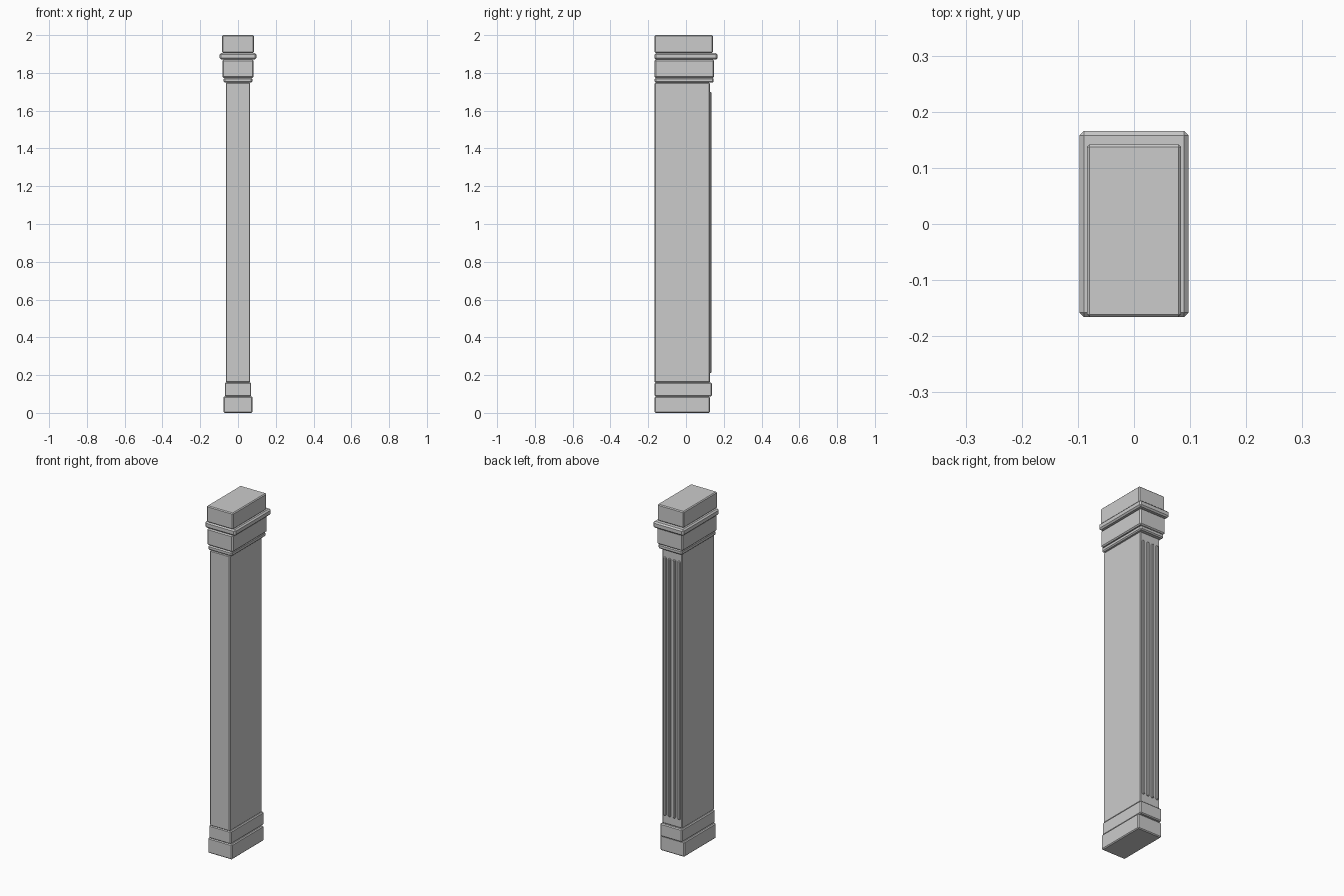
import bpy

if "Cube" in bpy.data.objects:
    bpy.data.objects.remove(bpy.data.objects["Cube"])

BACK = -0.166  # flat plane shared by every block


def block(name, x0, x1, y0, y1, z0, z1, bevel=0.005):
    bpy.ops.mesh.primitive_cube_add(size=1)
    ob = bpy.context.object
    ob.name = name
    for v in ob.data.vertices:
        v.co.x = x0 + (v.co.x + 0.5) * (x1 - x0)
        v.co.y = y0 + (v.co.y + 0.5) * (y1 - y0)
        v.co.z = z0 + (v.co.z + 0.5) * (z1 - z0)
    mod = ob.modifiers.new("edge_bevel", 'BEVEL')
    mod.width = bevel
    mod.segments = 1
    return ob


# stacked mouldings: name, half width, far y, bottom z, top z, bevel
stack = [
    ("plinth",        0.077, 0.126, 0.000, 0.087, 0.005),
    ("base_block",    0.070, 0.137, 0.087, 0.161, 0.005),
    ("shaft",         0.064, 0.126, 0.161, 1.748, 0.004),
    ("neck_band",     0.076, 0.146, 1.748, 1.774, 0.006),
    ("capital_block", 0.082, 0.149, 1.774, 1.870, 0.006),
    ("cornice_band",  0.097, 0.166, 1.870, 1.906, 0.008),
    ("top_block",     0.084, 0.142, 1.906, 2.000, 0.005),
]
for name, half, far, z0, z1, bev in stack:
    block(name, -half, half, BACK, far, z0, z1, bev)

# raised vertical ribs on the decorated face
for i in range(4):
    cx = -0.045 + 0.03 * i
    block(f"rib_{i + 1}", cx - 0.008, cx + 0.008, 0.120, 0.134, 0.21, 1.70, 0.004)
